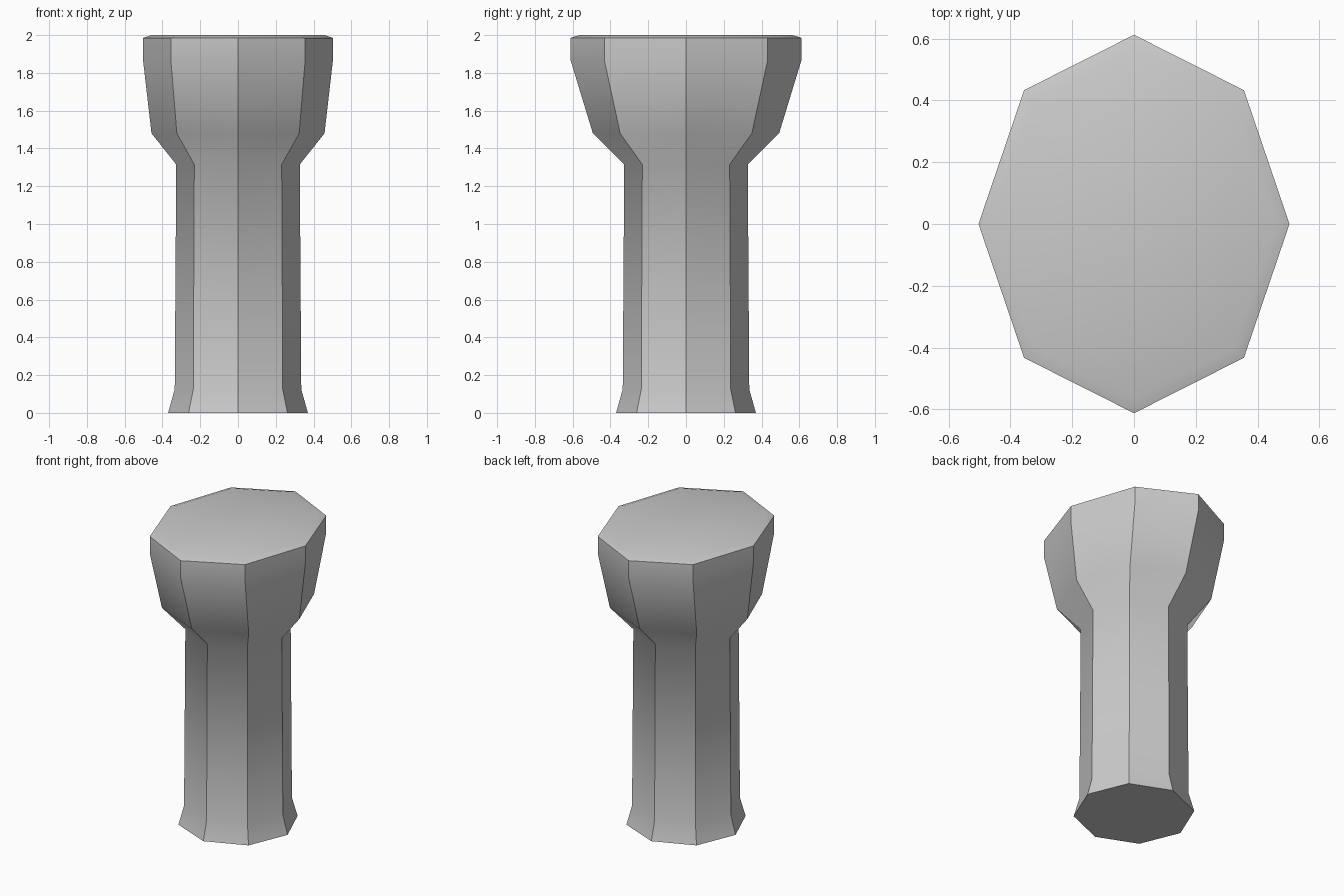
import bpy
import bmesh
from math import cos, sin, pi

cube = bpy.data.objects.get("Cube")
if cube:
    bpy.data.objects.remove(cube, do_unlink=True)

SIDES = 8
RIM = 1.985

# Cross-sections from foot to cap: height, half width, half depth
RINGS = [
    (0.0, 0.37, 0.37),
    (0.125, 0.335, 0.335),
    (1.315, 0.327, 0.327),
    (1.48, 0.458, 0.493),
    (1.87, 0.503, 0.612),
    (RIM, 0.503, 0.612),
    (2.0, 0.46, 0.565),
]


def flat_material(name, value):
    mat = bpy.data.materials.new(name)
    mat.use_nodes = True
    colour = (value, value, value, 1)
    mat.diffuse_color = colour
    mat.node_tree.nodes["Principled BSDF"].inputs["Base Color"].default_value = colour
    return mat


# Octagonal shaft with a flared foot and an oval head
bm = bmesh.new()
loops = []
for z, rx, ry in RINGS:
    angles = [2 * pi * i / SIDES for i in range(SIDES)]
    loops.append([bm.verts.new((rx * cos(a), ry * sin(a), z)) for a in angles])
for low, high in zip(loops, loops[1:]):
    for i in range(SIDES):
        j = (i + 1) % SIDES
        bm.faces.new((low[i], low[j], high[j], high[i]))
bm.faces.new(loops[0][::-1])
bm.faces.new(loops[-1])

# Corners, foot outline and rim stay crisp; other bands blend smoothly
for face in bm.faces:
    face.smooth = True
for edge in bm.edges:
    a, b = (v.co.z for v in edge.verts)
    upright = abs(a - b) > 0.001
    in_cap = min(a, b) > RIM - 0.001
    on_rim = not upright and abs(a - RIM) < 0.001
    on_foot = not upright and a < 0.001
    edge.smooth = not (on_rim or on_foot or (upright and not in_cap))

mesh = bpy.data.meshes.new("pillar")
bm.to_mesh(mesh)
bm.free()
mesh.materials.append(flat_material("plain grey", 0.6))
pillar = bpy.data.objects.new("pillar", mesh)
bpy.context.collection.objects.link(pillar)
